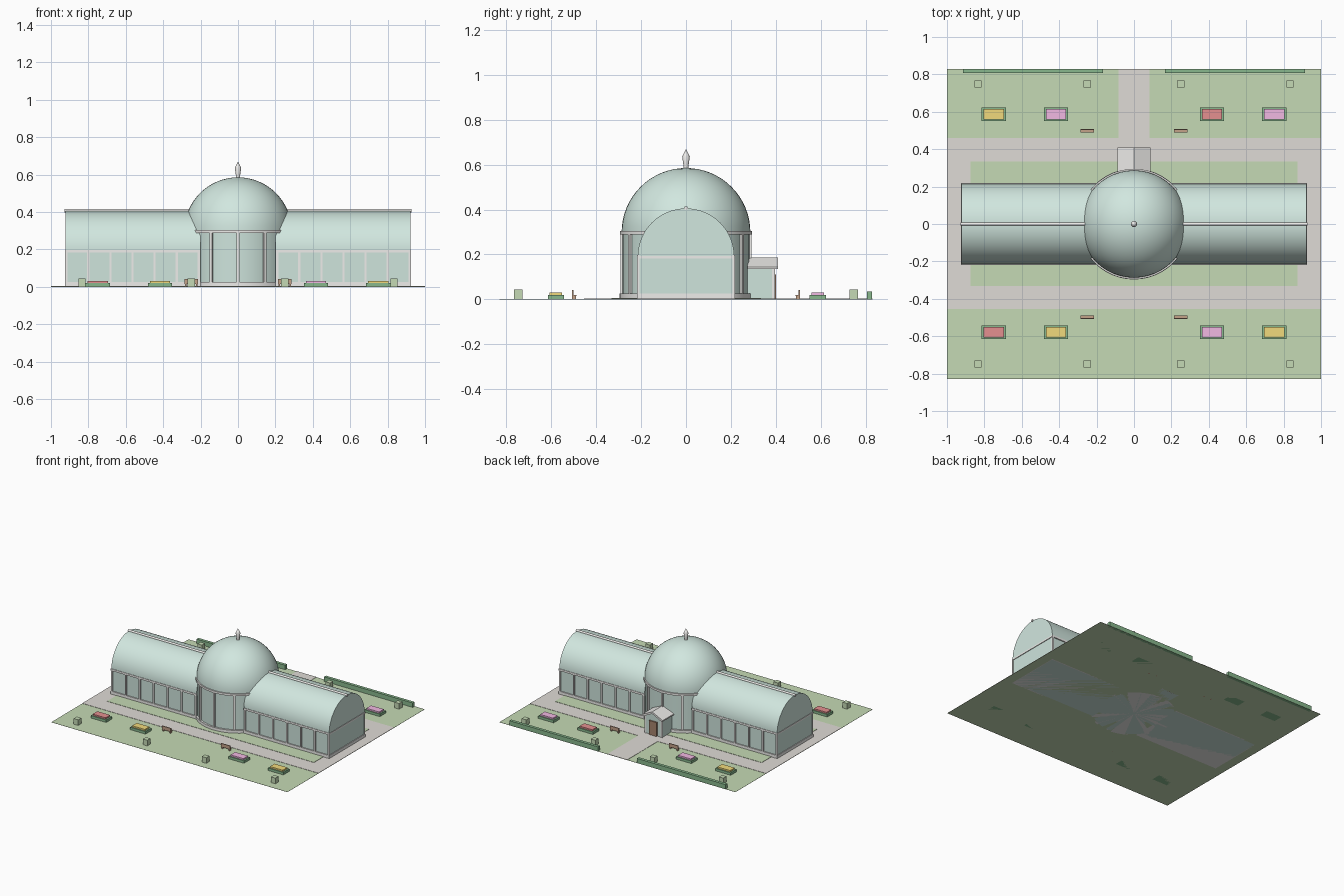
import bpy, bmesh, math
from mathutils import Matrix, Vector

if "Cube" in bpy.data.objects:
    bpy.data.objects.remove(bpy.data.objects["Cube"])


def mat(name, r, g, b):
    m = bpy.data.materials.new(name)
    m.diffuse_color = (r, g, b, 1)
    m.use_nodes = True
    m.node_tree.nodes["Principled BSDF"].inputs["Base Color"].default_value = m.diffuse_color
    return m


GRASS = mat("grass", 0.56, 0.70, 0.46)
PATH = mat("path", 0.74, 0.71, 0.67)
GLASS = mat("glass", 0.62, 0.78, 0.72)
ROOF = mat("roof_glass", 0.64, 0.80, 0.74)
FRAME = mat("frame", 0.86, 0.85, 0.83)
HEDGE = mat("hedge", 0.25, 0.48, 0.27)
WOOD = mat("wood", 0.55, 0.36, 0.25)
DOOR = mat("door", 0.38, 0.23, 0.15)
FLOWERS = {"red": mat("red", 0.78, 0.28, 0.28), "yellow": mat("yellow", 0.88, 0.70, 0.2),
           "pink": mat("pink", 0.88, 0.48, 0.76)}


def finish(name, bm, m, smooth=None):
    bmesh.ops.recalc_face_normals(bm, faces=bm.faces)
    me = bpy.data.meshes.new(name)
    bm.to_mesh(me)
    bm.free()
    ob = bpy.data.objects.new(name, me)
    bpy.context.collection.objects.link(ob)
    me.materials.append(m)
    if smooth:
        bpy.ops.object.select_all(action='DESELECT')
        ob.select_set(True)
        bpy.context.view_layer.objects.active = ob
        bpy.ops.object.shade_smooth_by_angle(angle=math.radians(smooth))
    return ob


def boxes(name, specs, m):
    """Each spec is (x0, x1, y0, y1, z0, z1), optionally followed by a z rotation."""
    bm = bmesh.new()
    for s in specs:
        c = Vector(((s[0] + s[1]) / 2, (s[2] + s[3]) / 2, (s[4] + s[5]) / 2))
        M = Matrix.Translation(c) @ Matrix.Diagonal((s[1] - s[0], s[3] - s[2], s[5] - s[4], 1))
        if len(s) > 6:
            M = Matrix.Rotation(s[6], 4, 'Z') @ M
        bmesh.ops.create_cube(bm, size=1, matrix=M)
    return finish(name, bm, m)


def lathe(name, profile, m, n=48, smooth=35):
    bm = bmesh.new()
    vs = [bm.verts.new((r, 0, z)) for r, z in profile]
    es = [bm.edges.new(p) for p in zip(vs, vs[1:])]
    bmesh.ops.spin(bm, geom=vs + es, cent=(0, 0, 0), axis=(0, 0, 1), angle=math.tau, steps=n)
    bmesh.ops.remove_doubles(bm, verts=bm.verts, dist=1e-5)
    return finish(name, bm, m, smooth)


def prism(name, pts, a, b, place, m, smooth=None):
    """Extrude a closed 2D profile from a to b; place(u, v, w) gives the 3D point."""
    bm = bmesh.new()
    f = bm.faces.new([bm.verts.new(place(u, v, a)) for u, v in pts])
    out = bmesh.ops.extrude_face_region(bm, geom=[f])
    d = Vector(place(0, 0, b)) - Vector(place(0, 0, a))
    bmesh.ops.translate(bm, vec=d, verts=[v for v in out["geom"] if isinstance(v, bmesh.types.BMVert)])
    return finish(name, bm, m, smooth)


# Ground and paths
boxes("lawn", [(-1, 1, -0.83, 0.83, 0, 0.001)], GRASS)
boxes("paths", [(-1, 1, -0.455, 0.46, 0.0005, 0.003), (-0.083, 0.083, 0.46, 0.83, 0.0005, 0.003)], PATH)
boxes("inner_lawn", [(-0.875, 0.875, -0.332, 0.335, 0.001, 0.005)], GRASS)

# Two barrel-vaulted wings
W, SPRING, X0, X1 = 0.215, 0.19, 0.2, 0.922
arch = [(W * math.cos(math.pi * i / 32), SPRING + W * math.sin(math.pi * i / 32)) for i in range(33)]
for side, s in (("left", -1), ("right", 1)):
    def xs(a, b):
        return (min(s * a, s * b), max(s * a, s * b))
    prism(side + "_wing_roof", arch, s * X0, s * X1, lambda u, v, w: (w, u, v), ROOF, 30)
    boxes(side + "_wing_walls", [(*xs(X0, X1 - 0.002), -W + 0.005, W - 0.005, 0, SPRING)], GLASS)
    bars = [(*xs(X0, X1 + 0.003), -W - 0.003, W + 0.003, 0, 0.026)]
    for y in (-1, 1):
        ys = sorted((y * (W - 0.007), y * (W + 0.003)))
        bars.append((*xs(X0, X1 + 0.003), *ys, 0.182, 0.197))
        for i in range(7):
            x = 0.918 - i * 0.118
            bars.append((*xs(x - 0.006, x + 0.006), *ys, 0.02, 0.19))
    bars.append((*xs(X1 - 0.006, X1 + 0.003), -W, W, 0.182, 0.194))
    boxes(side + "_wing_frame", bars, FRAME)
    bm = bmesh.new()
    a, b = xs(X0, 0.928)
    bmesh.ops.create_cone(bm, cap_ends=True, segments=10, radius1=0.009, radius2=0.009, depth=b - a,
                          matrix=Matrix.Translation(((a + b) / 2, 0, 0.406)) @ Matrix.Rotation(math.pi / 2, 4, 'Y'))
    finish(side + "_ridge", bm, FRAME, 40)

# Domed rotunda
R, DZ = 0.287, 0.298
lathe("drum", [(0, 0), (R - 0.004, 0), (R - 0.004, DZ), (0, DZ)], GLASS)
lathe("drum_plinth", [(0, 0), (R + 0.01, 0), (R + 0.01, 0.026), (0, 0.026)], FRAME)
lathe("cornice", [(0.26, 0.288), (R + 0.008, 0.288), (R + 0.008, 0.304), (0.26, 0.304), (0.26, 0.288)], FRAME)
lathe("dome", [(0, DZ)] + [(R * math.cos(math.pi / 2 * i / 16), DZ + R * math.sin(math.pi / 2 * i / 16))
                           for i in range(17)], ROOF)
boxes("drum_posts", [(R - 0.01, R + 0.006, -0.008, 0.008, 0, 0.295, math.pi / 6 * i) for i in range(12)], FRAME)
lathe("finial", [(0, 0.575), (0.012, 0.575), (0.012, 0.60), (0.017, 0.635), (0, 0.67)], FRAME, 12)

# Rear entrance porch
prism("porch_walls", [(-0.073, 0), (0.073, 0), (0.073, 0.14), (0, 0.175), (-0.073, 0.14)], 0.25, 0.392,
      lambda u, v, w: (u, w, v), GLASS)
prism("porch_roof", [(-0.089, 0.135), (-0.073, 0.135), (0, 0.172), (0.073, 0.135), (0.089, 0.135), (0.089, 0.144),
                     (0, 0.187), (-0.089, 0.144)], 0.275, 0.41, lambda u, v, w: (u, w, v), FRAME)
boxes("porch_posts", [(s * 0.069 - 0.006, s * 0.069 + 0.006, 0.384, 0.396, 0, 0.14) for s in (-1, 1)], FRAME)
boxes("door", [(-0.032, 0.032, 0.385, 0.402, 0, 0.11)], DOOR)

# Flower beds
for y, colours in ((0.587, ("yellow", "pink", "red", "pink")), (-0.58, ("red", "yellow", "pink", "yellow"))):
    for x, c in zip((-0.75, -0.417, 0.417, 0.75), colours):
        boxes("bed_hedge", [(x - 0.065, x + 0.065, y - 0.036, y + 0.036, 0, 0.02)], HEDGE)
        boxes("bed_flowers", [(x - 0.054, x + 0.054, y - 0.028, y + 0.028, 0.018, 0.031)], FLOWERS[c])

# Benches facing the building, clipped shrubs and rear hedges
for x in (-0.25, 0.25):
    for s in (-1, 1):
        def ys(a, b):
            return (min(s * a, s * b), max(s * a, s * b))
        boxes("bench", [(x - 0.037, x + 0.037, *ys(0.488, 0.508), 0.014, 0.02),
                        (x - 0.037, x + 0.037, *ys(0.502, 0.509), 0.014, 0.041),
                        (x - 0.034, x - 0.026, *ys(0.490, 0.507), 0, 0.016),
                        (x + 0.026, x + 0.034, *ys(0.490, 0.507), 0, 0.016)], WOOD)
for x in (-0.835, -0.25, 0.25, 0.835):
    for y in (-0.748, 0.748):
        boxes("shrub", [(x - 0.019, x + 0.019, y - 0.019, y + 0.019, 0, 0.044)], GRASS)
for s in (-1, 1):
    boxes("rear_hedge", [(s * 0.54 - 0.375, s * 0.54 + 0.375, 0.806, 0.829, 0, 0.035)], HEDGE)
